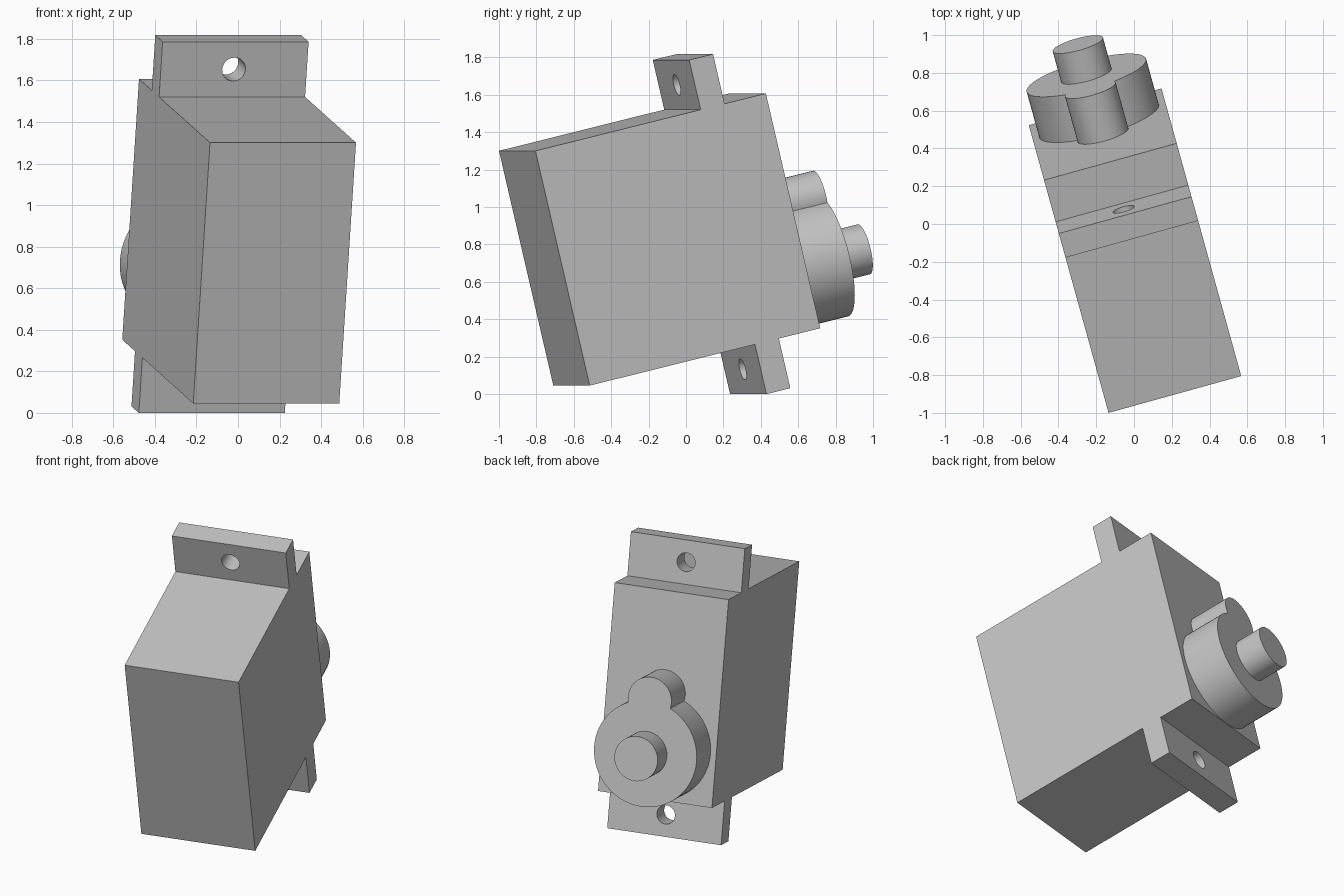
import bpy, bmesh
from math import radians, sin, cos, pi, asin, sqrt
from mathutils import Matrix, Vector

cube = bpy.data.objects.get("Cube")
if cube:
    bpy.data.objects.remove(cube, do_unlink=True)

# Single grey plastic
grey = bpy.data.materials.new("grey_plastic")
grey.use_nodes = True
COLOUR = (0.55, 0.55, 0.55, 1)
grey.diffuse_color = COLOUR
grey.node_tree.nodes["Principled BSDF"].inputs["Base Color"].default_value = COLOUR

# Tilted frame: local y runs from the case front to the shaft tip
FRAME = (Matrix.Translation((0.136, -0.612, 0.045))
         @ Matrix.Rotation(radians(15.5), 4, "Z")
         @ Matrix.Rotation(radians(13.5), 4, "X"))

WIDTH, HEIGHT, DEPTH = 0.729, 1.291, 1.315
EAR, EAR_FRONT, EAR_BACK = 0.273, 0.943, 1.079
AXIS, BOSS_R, LOBE_R = 0.33, 0.328, 0.139
BOSS_END, SHAFT_END = 1.573, 1.747


def prism(name, points, offset):
    """Extrude a closed outline of 3D points along an offset."""
    bm = bmesh.new()
    face = bm.faces.new([bm.verts.new(p) for p in points])
    new = bmesh.ops.extrude_face_region(bm, geom=[face], use_keep_orig=True)["geom"]
    moved = [v for v in new if isinstance(v, bmesh.types.BMVert)]
    bmesh.ops.translate(bm, verts=moved, vec=offset)
    bmesh.ops.recalc_face_normals(bm, faces=bm.faces)
    mesh = bpy.data.meshes.new(name)
    bm.to_mesh(mesh)
    bm.free()
    mesh.materials.append(grey)
    obj = bpy.data.objects.new(name, mesh)
    bpy.context.collection.objects.link(obj)
    obj.matrix_world = FRAME
    return obj


def activate(obj):
    bpy.ops.object.select_all(action="DESELECT")
    obj.select_set(True)
    bpy.context.view_layer.objects.active = obj


def arc(z, radius, y, start, end, steps):
    """Points on an arc facing along y, angles measured from local x."""
    angles = [start + (end - start) * i / steps for i in range(steps + 1)]
    return [Vector((radius * cos(a), y, z + radius * sin(a))) for a in angles]


def disc(name, z, radius, y0, y1, steps=48):
    return prism(name, arc(z, radius, y0, 0, 2 * pi, steps)[:-1], (0, y1 - y0, 0))


# Case and both mounting ears as one side profile
top = HEIGHT + EAR
side = [(0, 0), (EAR_FRONT, 0), (EAR_FRONT, -EAR), (EAR_BACK, -EAR), (EAR_BACK, 0),
        (DEPTH, 0), (DEPTH, HEIGHT), (EAR_BACK, HEIGHT), (EAR_BACK, top),
        (EAR_FRONT, top), (EAR_FRONT, HEIGHT), (0, HEIGHT)]
case = prism("case_with_ears", [(-WIDTH / 2, y, z) for y, z in side], (WIDTH, 0, 0))

# Screw holes through the ears
for z in (-EAR / 2, HEIGHT + EAR / 2):
    cutter = disc("hole_cutter", z, 0.058, EAR_FRONT - 0.1, EAR_BACK + 0.1, 32)
    cutter.hide_render = True
    cut = case.modifiers.new("screw_hole", "BOOLEAN")
    cut.operation, cut.solver, cut.object = "DIFFERENCE", "EXACT", cutter
    activate(case)
    bpy.ops.object.modifier_apply(modifier=cut.name)
    bpy.data.objects.remove(cutter, do_unlink=True)

# Gear boss: large disc merged with a small lobe centred near its rim
gap = 0.335
meet = (BOSS_R ** 2 - LOBE_R ** 2 + gap ** 2) / (2 * gap)
big = asin(meet / BOSS_R)
small = asin((meet - gap) / LOBE_R)
outline = arc(AXIS, BOSS_R, DEPTH, pi - big, 2 * pi + big, 56)
outline += arc(AXIS + gap, LOBE_R, DEPTH, small, pi - small, 28)[1:-1]
boss = prism("gear_boss", outline, (0, BOSS_END - DEPTH, 0))

# Output shaft
shaft = disc("output_shaft", AXIS, 0.138, BOSS_END, SHAFT_END)

for obj in (case, boss, shaft):
    activate(obj)
    bpy.ops.object.shade_smooth_by_angle(angle=radians(30))
